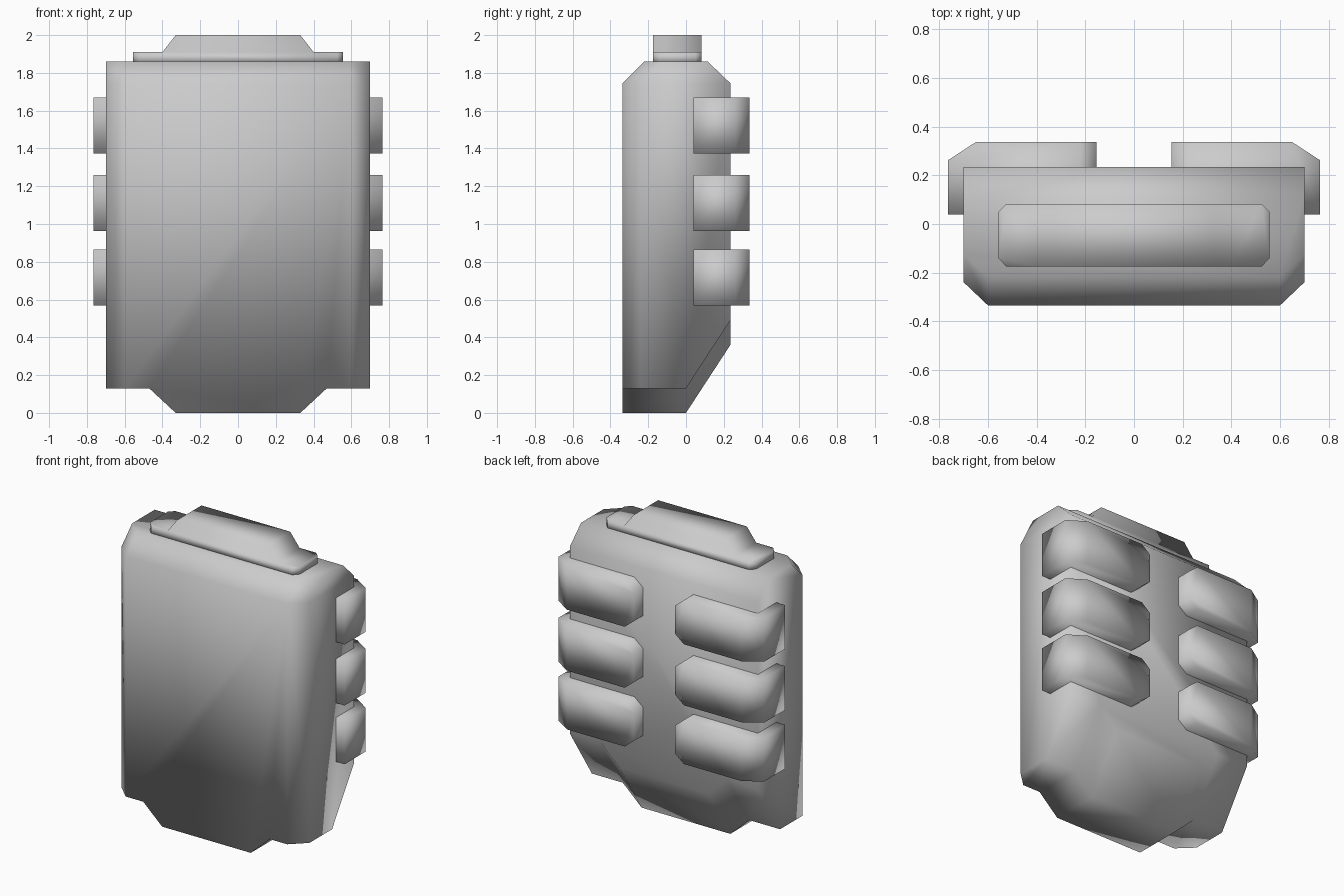
import bpy
import bmesh
import math

cube = bpy.data.objects.get("Cube")
if cube:
    bpy.data.objects.remove(cube, do_unlink=True)

grey = bpy.data.materials.new("plain_grey")
grey.use_nodes = True
grey.diffuse_color = (0.6, 0.6, 0.6, 1)
grey.node_tree.nodes["Principled BSDF"].inputs["Base Color"].default_value = (0.6, 0.6, 0.6, 1)


def loft(name, sections):
    """Skin a row of (x, [(y, z), ...]) sections, cap the ends, merge flat faces."""
    bm = bmesh.new()
    rings = [[bm.verts.new((x, y, z)) for y, z in profile] for x, profile in sections]
    for a, b in zip(rings, rings[1:]):
        for i in range(len(a)):
            j = (i + 1) % len(a)
            bm.faces.new((a[i], a[j], b[j], b[i]))
    bm.faces.new(rings[0])
    bm.faces.new(rings[-1])
    bmesh.ops.recalc_face_normals(bm, faces=bm.faces)
    bmesh.ops.dissolve_limit(bm, angle_limit=math.radians(0.5),
                             verts=bm.verts, edges=bm.edges)
    for face in bm.faces:
        face.smooth = True
    mesh = bpy.data.meshes.new(name)
    bm.to_mesh(mesh)
    bm.free()
    mesh.materials.append(grey)
    obj = bpy.data.objects.new(name, mesh)
    bpy.context.collection.objects.link(obj)
    return obj


def mirrored(half):
    """Extend sections on the +x side to both sides."""
    return [(-x, p) for x, p in reversed(half)] + half


# Main body: chamfered front corners, sloped top edges, raked lower back
def body_profile(front, bottom):
    return [(front + 0.115, 1.86), (front, 1.745), (front, bottom), (0, bottom),
            (0.235, bottom + 0.36), (0.235, 1.745), (0.115, 1.86)]


loft("body", mirrored([
    (0.33, body_profile(-0.335, 0)),
    (0.47, body_profile(-0.335, 0.13)),
    (0.60, body_profile(-0.335, 0.13)),
    (0.70, body_profile(-0.24, 0.13)),
]))


# Stepped cap on top
def box_profile(front, back, low, high):
    return [(front, low), (front, high), (back, high), (back, low)]


loft("top_cap", mirrored([
    (0.33, box_profile(-0.175, 0.083, 1.85, 2.0)),
    (0.40, box_profile(-0.175, 0.083, 1.85, 1.91)),
    (0.525, box_profile(-0.175, 0.083, 1.85, 1.91)),
    (0.557, box_profile(-0.14, 0.05, 1.85, 1.91)),
]))

# Three pads per side, wrapping round the back corners
for side, label in ((1, "left"), (-1, "right")):
    for row, z in enumerate((0.717, 1.112, 1.522)):
        loft(f"{label}_pad_{row + 1}", [
            (side * x, box_profile(0.04, back, z - half, z + half))
            for x, back, half in ((0.155, 0.337, 0.095), (0.22, 0.337, 0.148),
                                  (0.65, 0.337, 0.148), (0.765, 0.262, 0.148))
        ])
